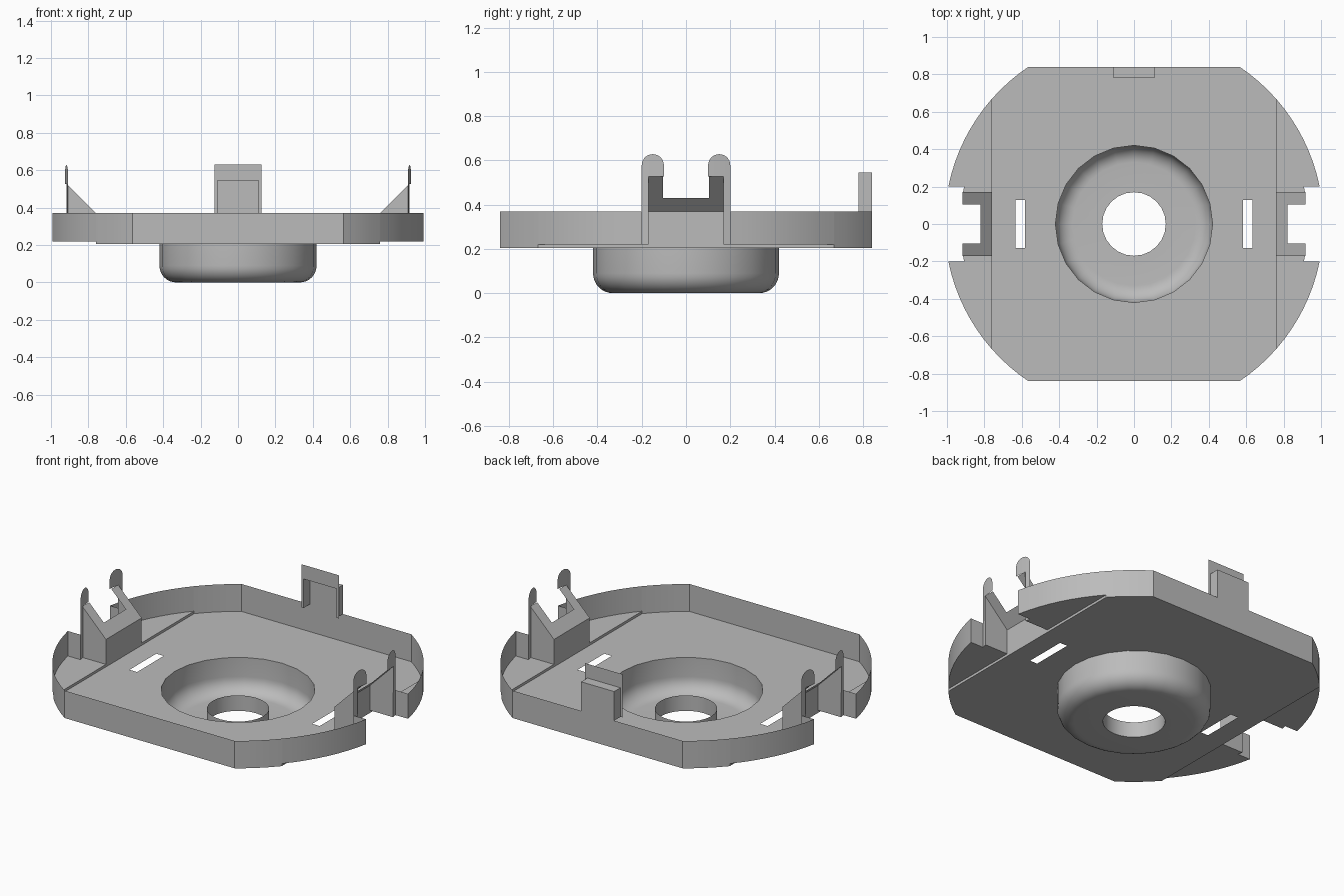
import bpy, bmesh, math
from mathutils import Vector

cube = bpy.data.objects.get("Cube")
if cube:
    bpy.data.objects.remove(cube, do_unlink=True)

grey = bpy.data.materials.new("plain grey")
grey.use_nodes = True
GREY = (0.5, 0.5, 0.5, 1)
grey.diffuse_color = GREY
grey.node_tree.nodes["Principled BSDF"].inputs["Base Color"].default_value = GREY

RIM, FLOOR, LEDGE = 0.37, 0.205, 0.22      # heights
R, HALF_Y, STEP_X = 1.0125, 0.84, 0.76     # outline
GAP, CLIP, CLIP_R = 0.2, 0.17, 0.93        # side notches and clips
CUP_R, HOLE_R, FILLET, SEGS = 0.42, 0.17, 0.09, 24


def finish(name, bm, mirror=(False, False)):
    bmesh.ops.remove_doubles(bm, verts=bm.verts, dist=0.0005)
    bmesh.ops.recalc_face_normals(bm, faces=bm.faces)
    me = bpy.data.meshes.new(name)
    bm.to_mesh(me)
    bm.free()
    ob = bpy.data.objects.new(name, me)
    bpy.context.collection.objects.link(ob)
    me.materials.append(grey)
    bpy.ops.object.select_all(action='DESELECT')
    ob.select_set(True)
    bpy.context.view_layer.objects.active = ob
    bpy.ops.object.shade_smooth_by_angle(angle=math.radians(35))
    if any(mirror):
        mod = ob.modifiers.new("Mirror", 'MIRROR')
        mod.use_axis = (mirror[0], mirror[1], False)
    return ob


def face(bm, pts):
    return bm.faces.new([bm.verts.new(p) for p in pts])


def ribbon(bm, path, z0, z1):
    for a, b in zip(path, path[1:]):
        face(bm, [(*a, z0), (*b, z0), (*b, z1), (*a, z1)])


def arc(a0, a1, n, r):
    return [(r * math.cos(a0 + (a1 - a0) * i / n),
             r * math.sin(a0 + (a1 - a0) * i / n)) for i in range(n + 1)]


def on_clip(y):
    return math.sqrt(CLIP_R ** 2 - y * y)


# Outline of one quarter
a_gap, a_step, a_end = math.asin(GAP / R), math.acos(STEP_X / R), math.asin(HALF_Y / R)
side_arc = arc(a_step, a_gap, 8, R)
corner_arc = arc(a_step, a_end, 4, R)

# Centre floor with round opening and two slots
bm = bmesh.new()
quarter = corner_arc[:]
outline = (quarter + [(-x, y) for x, y in reversed(quarter)]
           + [(-x, -y) for x, y in quarter] + [(x, -y) for x, y in reversed(quarter)])
loops = [outline, arc(0, math.tau, SEGS, CUP_R)[:-1]]
for s in (-1, 1):
    cx = s * 0.608
    loops.append([(cx + dx, dy) for dx, dy in
                  ((-0.025, -0.127), (0.025, -0.127), (0.025, 0.127), (-0.025, 0.127))])
edges = []
for loop in loops:
    vs = [bm.verts.new((x, y, FLOOR)) for x, y in loop]
    edges += [bm.edges.new((vs[i - 1], vs[i])) for i in range(len(vs))]
bmesh.ops.triangle_fill(bm, edges=edges, use_beauty=True, normal=Vector((0, 0, 1)))
finish("centre_floor", bm)

# Front and back walls
bm = bmesh.new()
ribbon(bm, corner_arc + [(0, HALF_Y)], FLOOR, RIM)
finish("end_walls", bm, (True, True))

# Raised side ledges with curved wall and notch walls
bm = bmesh.new()
path = side_arc + [(on_clip(GAP), GAP), (on_clip(CLIP), CLIP), (STEP_X, CLIP)]
ribbon(bm, path, LEDGE, RIM)
face(bm, [(x, y, LEDGE) for x, y in path])
ribbon(bm, [side_arc[0], (STEP_X, CLIP)], FLOOR, LEDGE)
finish("side_ledges", bm, (True, True))

# Notch end walls and sloping clip supports
bm = bmesh.new()
ribbon(bm, [(STEP_X, 0), (STEP_X, CLIP)], FLOOR, RIM)
X1, X2, INNER = 0.82, 0.917, 0.105


def slope(x, y):
    return (x, y, RIM + x - STEP_X)


face(bm, [slope(STEP_X, 0), slope(X1, 0), slope(X1, INNER), slope(X1, CLIP), slope(STEP_X, CLIP)])
face(bm, [slope(X1, INNER), slope(X2, INNER), slope(X2, CLIP), slope(X1, CLIP)])
face(bm, [(STEP_X, CLIP, RIM), (X2, CLIP, RIM), slope(X2, CLIP)])
finish("clip_supports", bm, (True, True))

# Round-topped clip tabs
bm = bmesh.new()
mid, rad, n = 0.15, 0.05, 14
ys = sorted([mid + rad * math.cos(math.pi * i / n) for i in range(n + 1)] + [CLIP])
for y0, y1 in zip(ys, ys[1:]):
    low = RIM if y0 >= CLIP - 0.0001 else slope(X2, 0)[2]
    t0, t1 = (0.578 + math.sqrt(max(0, rad ** 2 - (y - mid) ** 2)) for y in (y0, y1))
    face(bm, [(on_clip(y0), y0, low), (on_clip(y1), y1, low),
              (on_clip(y1), y1, t1), (on_clip(y0), y0, t0)])
finish("clip_tabs", bm, (True, True))

# Central cup with filleted base and raised collar
bm = bmesh.new()
profile = [(CUP_R, FLOOR)]
for i in range(9):
    a = math.pi / 2 * i / 8
    profile.append((CUP_R - FILLET + FILLET * math.cos(a), FILLET - FILLET * math.sin(a)))
profile += [(HOLE_R, 0), (HOLE_R, 0.093)]
vs = [bm.verts.new((r, 0, z)) for r, z in profile]
es = [bm.edges.new(pair) for pair in zip(vs, vs[1:])]
bmesh.ops.spin(bm, geom=vs + es, cent=(0, 0, 0), axis=(0, 0, 1),
               angle=math.tau, steps=SEGS, use_duplicate=False)
finish("cup", bm)

# Rear catch: open pocket with a taller front frame
bm = bmesh.new()
W, FRAME, TOP, LINTEL, Y0 = 0.11, 0.125, 0.545, 0.63, 0.78
ribbon(bm, [(0, HALF_Y), (W, HALF_Y), (W, Y0), (FRAME, Y0)], RIM, TOP)
ribbon(bm, [(0, Y0), (W, Y0), (FRAME, Y0)], TOP, LINTEL)
face(bm, [(0, Y0, TOP), (W, Y0, TOP), (W, HALF_Y, TOP), (0, HALF_Y, TOP)])
finish("rear_catch", bm, (True, False))
